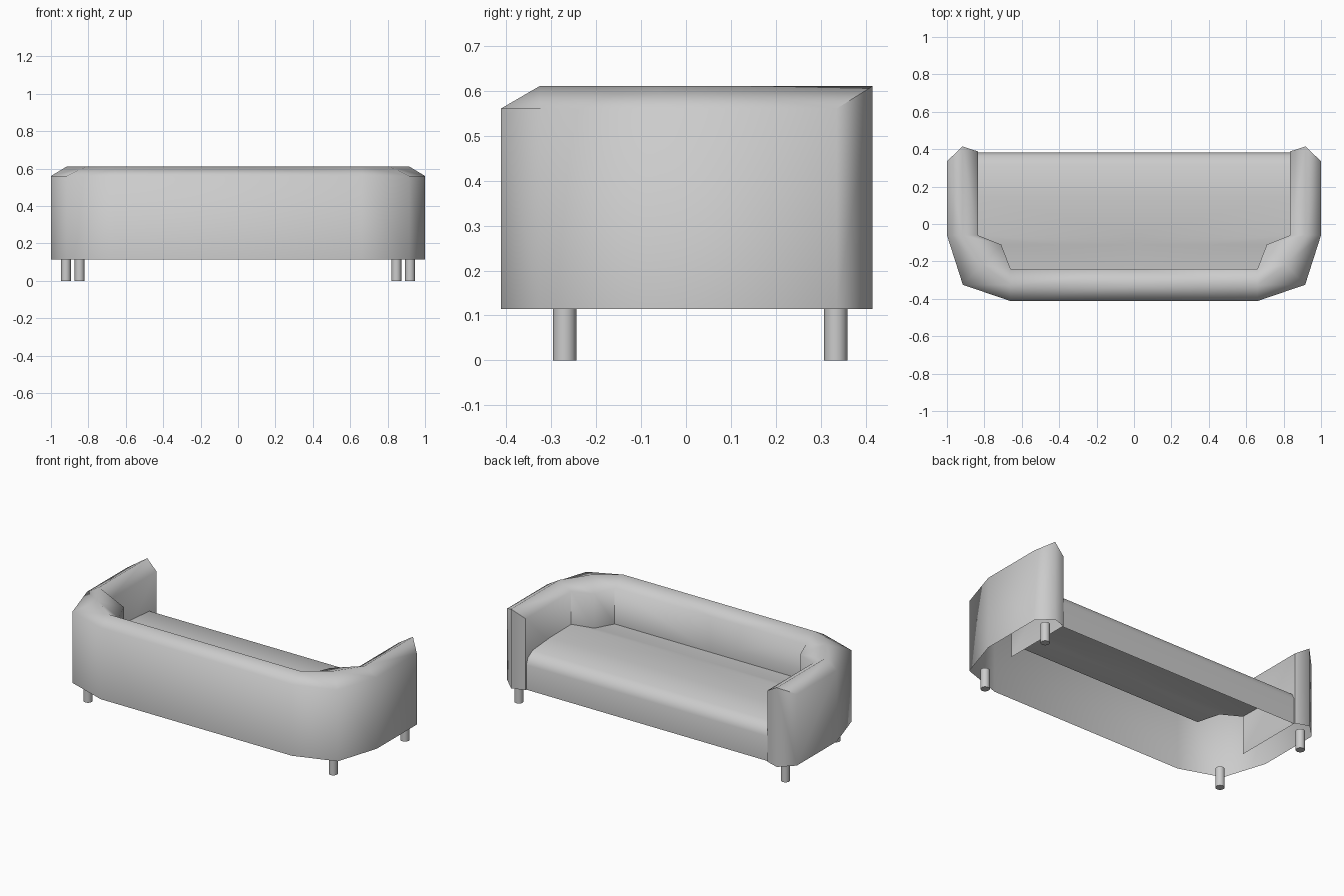
import bpy, bmesh, math

if "Cube" in bpy.data.objects:
    bpy.data.objects.remove(bpy.data.objects["Cube"])

BASE, RIM, CREST = 0.115, 0.56, 0.61


def finish(name, bm, angle):
    """Turn a half-model bmesh into a mirrored, smooth-shaded object."""
    bmesh.ops.remove_doubles(bm, verts=bm.verts, dist=1e-4)
    bmesh.ops.recalc_face_normals(bm, faces=bm.faces)
    mesh = bpy.data.meshes.new(name)
    bm.to_mesh(mesh)
    bm.free()
    ob = bpy.data.objects.new(name, mesh)
    bpy.context.collection.objects.link(ob)
    bpy.ops.object.select_all(action='DESELECT')
    ob.select_set(True)
    bpy.context.view_layer.objects.active = ob
    bpy.ops.object.shade_smooth_by_angle(angle=math.radians(angle))
    mod = ob.modifiers.new("Mirror", 'MIRROR')
    mod.use_clip = True
    mod.merge_threshold = 0.001
    return ob


def quad(bm, *pts):
    bm.faces.new([bm.verts.new(p) for p in pts])


# Wrap-around arms and back: plan stations from arm tip to centre of back
# (outer xy, crest xy, inner xy, height where the inner wall meets the seat)
stations = [
    ((1.0, 0.335), (0.917, 0.415), (0.835, 0.388), BASE),
    ((1.0, -0.06), (0.917, -0.06), (0.835, -0.06), 0.355),
    ((0.915, -0.325), (0.812, -0.218), (0.71, -0.11), 0.345),
    ((0.66, -0.412), (0.66, -0.326), (0.66, -0.24), 0.335),
    ((0.0, -0.412), (0.0, -0.326), (0.0, -0.24), 0.335),
]
bm = bmesh.new()
for i, (a, b) in enumerate(zip(stations, stations[1:])):
    # the inner arm wall runs to the base, the rest stops at the seat
    za, zb = (BASE, BASE) if i == 0 else (a[3], b[3])
    rows = [(0, BASE, BASE), (0, RIM, RIM), (1, CREST, CREST), (2, RIM, RIM), (2, za, zb)]
    for (k, p, q), (m, r, s) in zip(rows, rows[1:]):
        quad(bm, (*a[k], p), (*b[k], q), (*b[m], s), (*a[m], r))
# arm tip: two upright faces meeting at a ridge
out, ridge, inn, _ = stations[0]
for side in (out, inn):
    quad(bm, (*side, BASE), (*ridge, BASE), (*ridge, CREST), (*side, RIM))
finish("arms_and_back", bm, 66)

# Seat: rounded front lip and gently crowned top, open underneath
profile = [(0.835, 0.38, BASE), (0.835, 0.382, 0.27), (0.835, 0.365, 0.31),
           (0.835, 0.32, 0.338), (0.835, 0.15, 0.352), (0.835, -0.06, 0.355),
           (0.71, -0.11, 0.345), (0.66, -0.24, 0.335)]
bm = bmesh.new()
for a, b in zip(profile, profile[1:]):
    quad(bm, a, b, (0, b[1], b[2]), (0, a[1], a[2]))
finish("seat", bm, 60)

# Legs
for name, x, y in (("front_legs", 0.92, 0.333), ("back_legs", 0.847, -0.27)):
    bm = bmesh.new()
    bmesh.ops.create_cone(bm, cap_ends=True, segments=16, radius1=0.026,
                          radius2=0.026, depth=0.12)
    bmesh.ops.translate(bm, verts=bm.verts, vec=(x, y, 0.06))
    finish(name, bm, 40)
